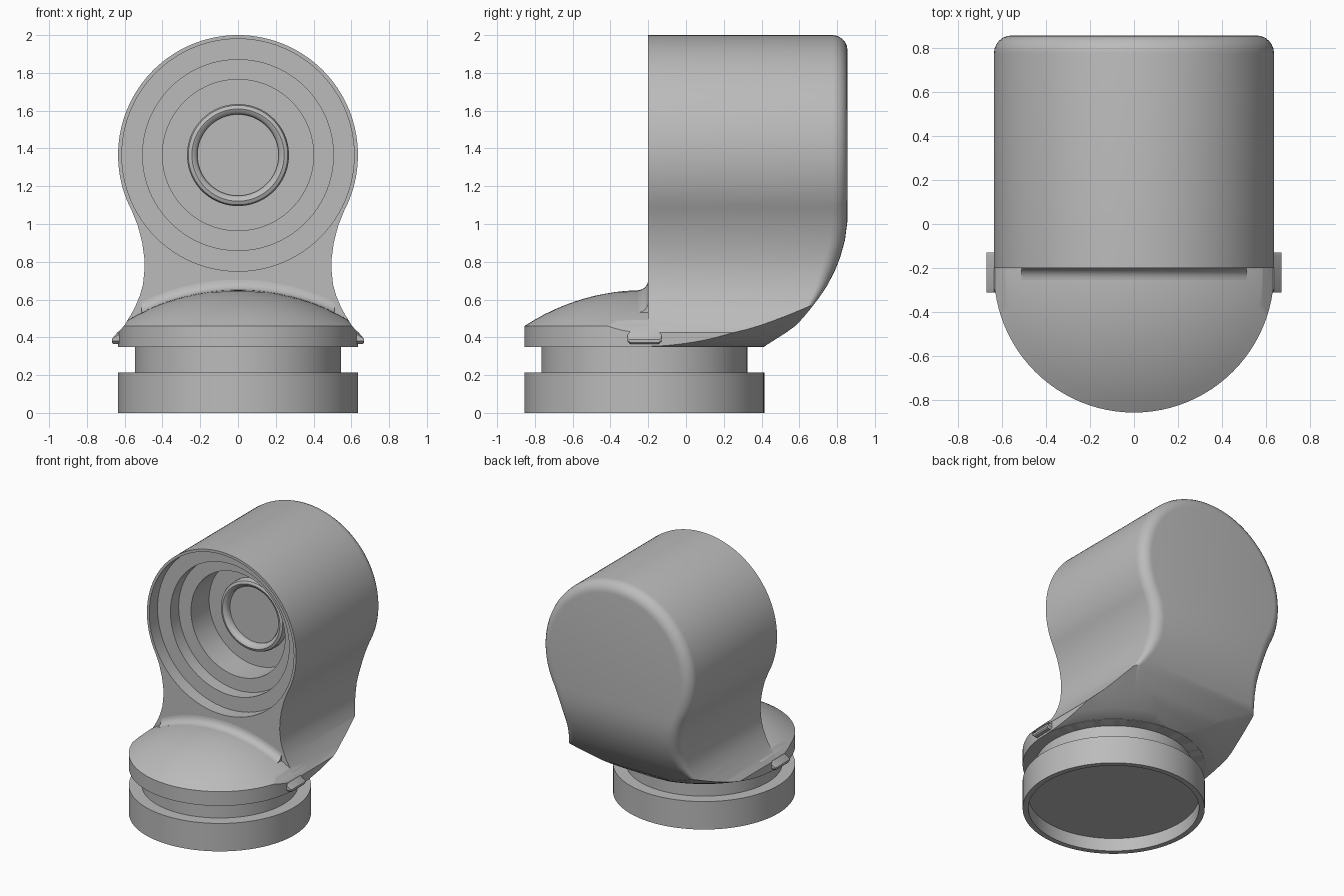
import bpy, bmesh, math
from mathutils import Vector

cube = bpy.data.objects.get("Cube")
if cube:
    bpy.data.objects.remove(cube)

grey = bpy.data.materials.new("plain grey")
grey.use_nodes = True
COLOUR = (0.5, 0.5, 0.5, 1)
grey.diffuse_color = COLOUR
grey.node_tree.nodes["Principled BSDF"].inputs["Base Color"].default_value = COLOUR

BASE = Vector((0, -0.22, 0))      # axis of the round base
HEAD = Vector((0, 0, 1.365))      # axis of the round head
R = 0.635


def make(name, verts, faces):
    """Mesh object with merged points and outward normals."""
    bm = bmesh.new()
    vs = [bm.verts.new(v) for v in verts]
    for f in faces:
        bm.faces.new([vs[i] for i in f])
    bmesh.ops.remove_doubles(bm, verts=bm.verts, dist=1e-5)
    bmesh.ops.recalc_face_normals(bm, faces=bm.faces)
    me = bpy.data.meshes.new(name)
    bm.to_mesh(me)
    bm.free()
    me.materials.append(grey)
    ob = bpy.data.objects.new(name, me)
    bpy.context.collection.objects.link(ob)
    return ob


def lathe(name, profile, origin, along_y=False, seg=96):
    """Spin (radius, height) points about z, or about y."""
    verts, n = [], len(profile)
    for s in range(seg):
        a = math.tau * s / seg
        for r, h in profile:
            x, y = r * math.cos(a), r * math.sin(a)
            verts.append(origin + Vector((x, h, -y) if along_y else (x, y, h)))
    faces = []
    for s in range(seg):
        t = (s + 1) % seg
        for i in range(n - 1):
            q = [s * n + i, t * n + i, t * n + i + 1, s * n + i + 1]
            if profile[i][0] == 0:
                q.pop(1)
            elif profile[i + 1][0] == 0:
                q.pop(2)
            faces.append(q)
    return make(name, verts, faces)


def boolean(ob, cutter, operation):
    mod = ob.modifiers.new("cut", 'BOOLEAN')
    mod.operation, mod.object, mod.solver = operation, cutter, 'EXACT'
    bpy.context.view_layer.objects.active = ob
    bpy.ops.object.modifier_apply(modifier=mod.name)
    bpy.data.objects.remove(cutter)


def smooth(ob, angle=32):
    bpy.ops.object.select_all(action='DESELECT')
    ob.select_set(True)
    bpy.context.view_layer.objects.active = ob
    bpy.ops.object.shade_smooth_by_angle(angle=math.radians(angle))


# Front outline of the housing: round head, waist and flared foot
half = [(R * math.sin(a), HEAD.z + R * math.cos(a))
        for a in (math.radians(118 * i / 40) for i in range(41))]
half += [(.53, .99), (.507, .9), (.496, .82), (.495, .76), (.503, .68), (.52, .62),
         (.545, .56), (.57, .515), (.6, .465), (.635, .425), (.635, .33)]
outline = half[::-1] + [(-x, z) for x, z in half[1:]]
N = len(outline)

# Side curve of the back, as (z, y)
BACK = [(.33, .38), (.35, .41), (.45, .57), (.52, .635), (.59, .69), (.66, .74),
        (.73, .78), (.86, .83), (.94, .847), (1.02, .855), (3, .855)]


def back_y(z):
    for (z0, y0), (z1, y1) in zip(BACK, BACK[1:]):
        if z <= z1:
            return y0 + (y1 - y0) * (z - z0) / (z1 - z0)


def inward(i):
    if i in (0, N - 1):
        return Vector((-1 if i == 0 else 1, 0))
    a, b = Vector(outline[i - 1]), Vector(outline[i + 1])
    d = (b - a).normalized()
    return Vector((-d.y, d.x))


def housing(name, front, back=None):
    """Loft the outline from front to back, with a rounded back edge."""
    rings = [[(x, front, z) for x, z in outline]]
    if back is not None:
        rings.append([(x, back, z) for x, z in outline])
    else:
        for k in range(7):
            t = math.pi / 2 * k / 6
            ring = []
            for i, (x, z) in enumerate(outline):
                r = 0.08 * min(1, max(0.05, (z - .45) / .3))
                p = Vector((x, z)) + inward(i) * r * (1 - math.cos(t))
                ring.append((p.x, back_y(p.y) - r + r * math.sin(t), p.y))
            rings.append(ring)
    faces = [list(range(N))]
    for k in range(len(rings) - 1):
        for i in range(N):
            j = (i + 1) % N
            faces.append([k * N + i, k * N + j, k * N + N + j, k * N + N + i])
    last = (len(rings) - 1) * N
    for i in range(N // 2):
        strip = [last + i, last + i + 1, last + N - 2 - i, last + N - 1 - i]
        faces.append(list(dict.fromkeys(strip)))
    return make(name, [v for ring in rings for v in ring], faces)


# Main housing, trimmed underneath by a shallow bowl and bored from the front
body = housing("housing", -0.2)
bowl = lathe("bowl_cutter", [(0, .35), (.63, .35), (.72, .39), (.82, .44), (1.07, .59),
                             (1.3, .75), (1.6, .95), (1.6, 2.2), (0, 2.2)], BASE)
boolean(body, bowl, 'INTERSECT')
bore = lathe("bore_cutter", [(0, -.4), (.615, -.4), (.615, -.1), (.505, -.1), (.505, 0),
                             (.4, 0), (.4, .22), (0, .22)], HEAD, True)
boolean(body, bore, 'DIFFERENCE')
smooth(body)

# Lens ring with a recessed pane
lens = lathe("lens_ring", [(0, .25), (.27, .25), (.27, .185), (.263, .168), (.244, .16),
                           (.225, .168), (.215, .185), (.215, .21), (0, .21)], HEAD, True)
smooth(lens, 40)

# Domed foot cover, trimmed to the flare of the housing
DOME_R = 1.156


def dome_z(r):
    return .65 - DOME_R + math.sqrt(DOME_R ** 2 - r * r)


dome = [(R * i / 12, dome_z(R * i / 12)) for i in range(13)]
cover = lathe("foot_cover", dome + [(R, .35), (0, .35)], BASE)
boolean(cover, housing("flare_cutter", -1.2, 1.2), 'INTERSECT')
smooth(cover)

# Concave blend between the cover and the front of the housing
COLS, STEPS, F = 32, 6, 0.055
verts, faces = [], []
for c in range(COLS + 1):
    x = -.51 + 1.02 * c / COLS
    z = dome_z(abs(x))
    for s in range(STEPS + 1):
        t = math.pi / 2 * s / STEPS
        verts.append((x, -.2 - F + F * math.sin(t), z + F - F * math.cos(t)))
    verts.append((x, -.19, z - .02))
M = STEPS + 2
for c in range(COLS):
    for s in range(M):
        n = (s + 1) % M
        faces.append([c * M + s, c * M + n, c * M + M + n, c * M + M + s])
faces += [list(range(M)), list(range(COLS * M, COLS * M + M))]
smooth(make("front_blend", verts, faces), 40)

# Neck and base ring, hollow underneath
base = lathe("base_ring", [(0, .36), (.545, .36), (.545, .215), (R, .215), (R, 0),
                           (.595, 0), (.595, .1), (0, .1)], BASE)
smooth(base)

# Small side catches
for side, name in ((1, "left_catch"), (-1, "right_catch")):
    section = [(.59, .365), (.66, .365), (.668, .373), (.668, .388), (.635, .43), (.59, .43)]
    ys = [(-.285, .7), (-.31, .35), (-.31, 0), (-.13, 0), (-.13, .35), (-.155, .7)]
    ys = [(-.31, .5), (-.295, 1), (-.145, 1), (-.13, .5)]
    n = len(section)
    verts = [(side * x, y, .395 + (z - .395) * k) for y, k in ys for x, z in section]
    faces = [[a * n + i, a * n + (i + 1) % n, a * n + n + (i + 1) % n, a * n + n + i]
             for a in range(len(ys) - 1) for i in range(n)]
    faces += [list(range(n)), list(range(len(verts) - n, len(verts)))]
    smooth(make(name, verts, faces))
